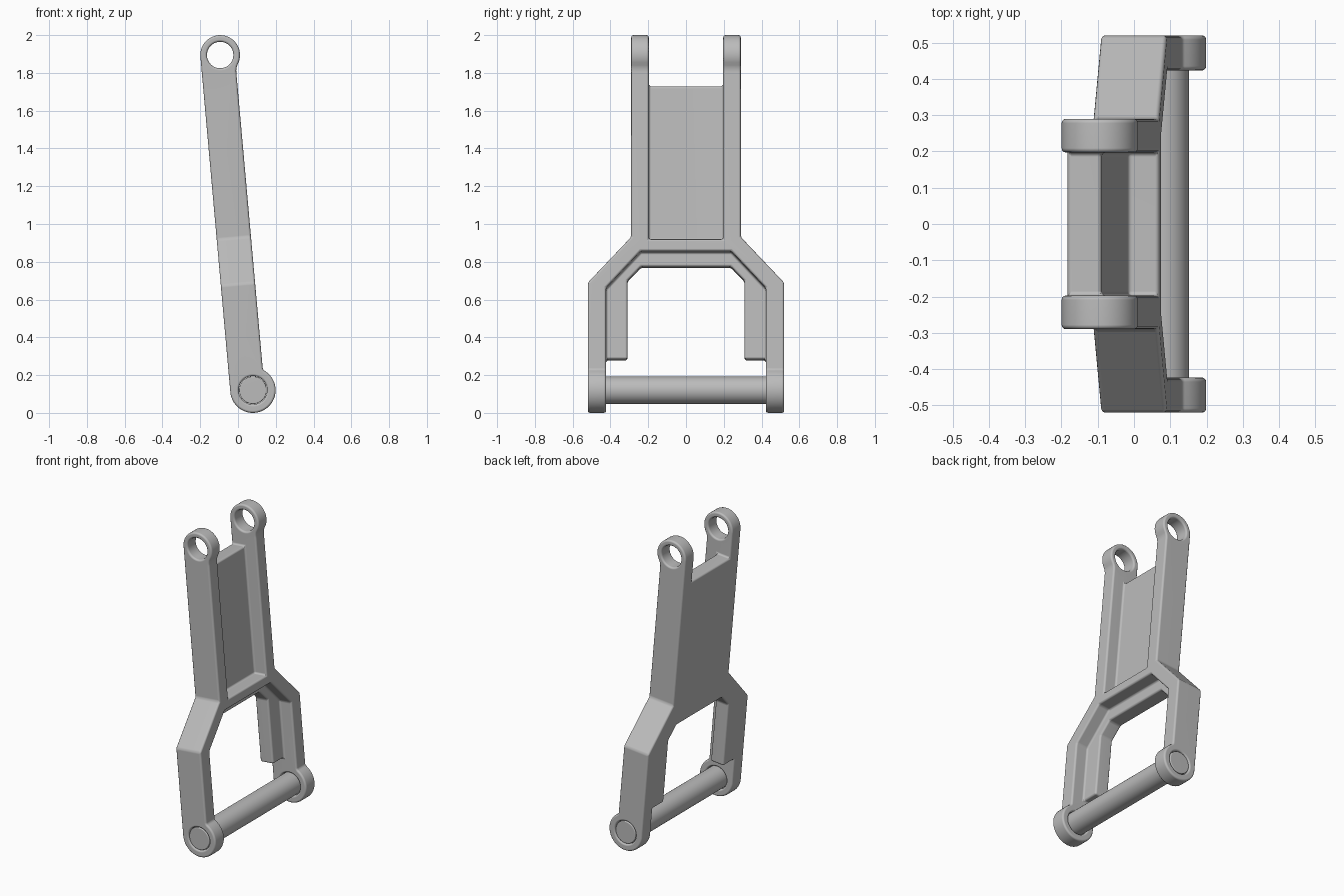
import bpy, bmesh, math
from mathutils import Matrix

if "Cube" in bpy.data.objects:
    bpy.data.objects.remove(bpy.data.objects["Cube"], do_unlink=True)

# Arm-aligned frame: origin at the lower pivot, z runs up the arm
BACK, FRONT, WEB = -0.12, 0.062, -0.025
LOW_R, TOP_R = 0.12, 0.105
TOP_U, TOP_W = BACK + TOP_R, 1.783
PIN_R, HALF_WIDTH = 0.073, 0.52
TILT = Matrix.Translation((0.079, 0, 0.12)) @ Matrix.Rotation(math.radians(-5.1), 4, "Y")

grey = bpy.data.materials.new("plain_grey")
grey.use_nodes = True
grey.diffuse_color = (0.5, 0.5, 0.5, 1)
grey.node_tree.nodes["Principled BSDF"].inputs["Base Color"].default_value = (0.5, 0.5, 0.5, 1)


def prism(name, points, axis, lo, hi):
    """Extrude a closed profile along X (y,z points) or Y (x,z points)."""
    bm = bmesh.new()
    place = (lambda p: (lo, p[0], p[1])) if axis == "X" else (lambda p: (p[0], lo, p[1]))
    face = bm.faces.new([bm.verts.new(place(p)) for p in points])
    grown = bmesh.ops.extrude_face_region(bm, geom=[face])
    shift = (hi - lo, 0, 0) if axis == "X" else (0, hi - lo, 0)
    moved = [g for g in grown["geom"] if isinstance(g, bmesh.types.BMVert)]
    bmesh.ops.translate(bm, verts=moved, vec=shift)
    bmesh.ops.recalc_face_normals(bm, faces=bm.faces)
    mesh = bpy.data.meshes.new(name)
    bm.to_mesh(mesh)
    bm.free()
    mesh.materials.append(grey)
    obj = bpy.data.objects.new(name, mesh)
    bpy.context.collection.objects.link(obj)
    return obj


def mirrored(half):
    return half + [(-y, z) for y, z in reversed(half)]


def arc(cu, cw, r, start, end, steps):
    angles = [start + (end - start) * i / steps for i in range(steps + 1)]
    return [(cu + r * math.cos(a), cw + r * math.sin(a)) for a in angles]


def select_only(obj):
    bpy.ops.object.select_all(action="DESELECT")
    obj.select_set(True)
    bpy.context.view_layer.objects.active = obj


def combine(obj, tool, operation):
    select_only(obj)
    mod = obj.modifiers.new("shape", "BOOLEAN")
    mod.object, mod.operation, mod.solver = tool, operation, "EXACT"
    bpy.ops.object.modifier_apply(modifier=mod.name)
    bpy.data.objects.remove(tool, do_unlink=True)


def finish(obj, width):
    """Round the edges, shade smoothly and tilt into place."""
    select_only(obj)
    bevel = obj.modifiers.new("rounded_edges", "BEVEL")
    bevel.width, bevel.segments = width, 3
    bevel.limit_method, bevel.angle_limit = "ANGLE", math.radians(30)
    bevel.use_clamp_overlap = False
    bpy.ops.object.modifier_apply(modifier=bevel.name)
    bpy.ops.object.shade_smooth_by_angle(angle=math.radians(35))
    weighted = obj.modifiers.new("even_shading", "WEIGHTED_NORMAL")
    weighted.keep_sharp = True
    obj.matrix_world = TILT


def blend(pivot_u, r, fillet):
    """Offset and angle of a fillet joining an eye to the front edge."""
    du = FRONT + fillet - pivot_u
    off = math.sqrt((r + fillet) ** 2 - du ** 2)
    return off, math.atan2(off, du)


# Wide outline of the whole fork: two upper arms, web and two lower legs
outline = mirrored([
    (0.197, 1.618), (0.197, 2.1), (0.29, 2.1), (0.29, 0.81),
    (HALF_WIDTH, 0.567), (HALF_WIDTH, -0.3), (0.423, -0.3), (0.423, 0.168),
    (0.31, 0.168), (0.31, 0.585), (0.238, 0.66)])
fork = prism("fork_frame", outline, "X", -0.4, 0.4)

# Narrow side profile: straight bar with a round eye at each end
PI = math.pi
low_fil, top_fil = 0.02, 0.08
low_off, low_a = blend(0, LOW_R, low_fil)
top_off, top_a = blend(TOP_U, TOP_R, top_fil)
side = arc(0, 0, LOW_R, PI, 2 * PI + low_a, 40)
side += arc(FRONT + low_fil, low_off, low_fil, PI + low_a, PI, 5)[1:]
side += arc(FRONT + top_fil, TOP_W - top_off, top_fil, PI, PI - top_a, 6)
side += arc(TOP_U, TOP_W, TOP_R, -top_a, PI, 40)[1:]
combine(fork, prism("side_profile", side, "Y", -1, 1), "INTERSECT")

# Front pockets leave a thin web at the back
upper = mirrored([(0.197, 0.798), (0.197, 2.3)])
lower = mirrored([(0.423, -0.5), (0.423, 0.54), (0.24, 0.735)])
for pocket in (upper, lower):
    combine(fork, prism("pocket", pocket, "X", WEB, 0.5), "DIFFERENCE")

# Holes through the eyes
for u, w, r in ((TOP_U, TOP_W, 0.07), (0, 0, PIN_R + 0.002)):
    circle = arc(u, w, r, 0, 2 * PI, 48)[:-1]
    combine(fork, prism("hole", circle, "Y", -1, 1), "DIFFERENCE")

# Merge leftover coplanar pieces before rounding
bm = bmesh.new()
bm.from_mesh(fork.data)
bmesh.ops.remove_doubles(bm, verts=bm.verts, dist=0.0002)
bmesh.ops.dissolve_limit(bm, angle_limit=math.radians(0.5), verts=bm.verts, edges=bm.edges)
bm.to_mesh(fork.data)
bm.free()
finish(fork, 0.012)

# Cross pin between the lower eyes
pin_end = HALF_WIDTH - 0.003
pin = prism("cross_pin", arc(0, 0, PIN_R, 0, 2 * PI, 48)[:-1], "Y", -pin_end, pin_end)
finish(pin, 0.006)
